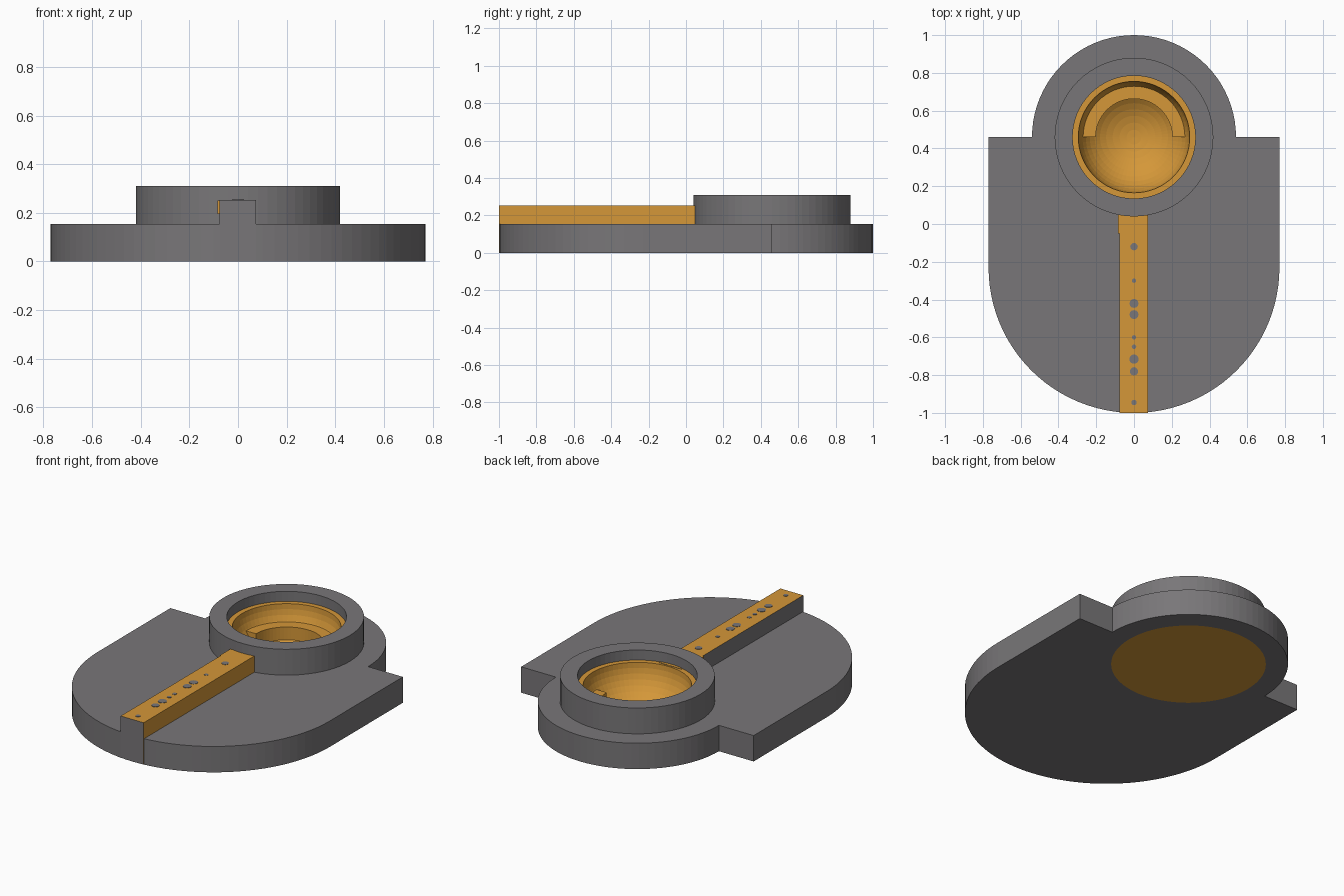
import bpy, bmesh, math

if "Cube" in bpy.data.objects:
    bpy.data.objects.remove(bpy.data.objects["Cube"])

CX, CY = 0.0, 0.46          # centre of the round cup
PLATE, LEDGE, TOP = 0.155, 0.25, 0.31


def material(name, rgb):
    m = bpy.data.materials.new(name)
    m.diffuse_color = (*rgb, 1)
    m.use_nodes = True
    m.node_tree.nodes["Principled BSDF"].inputs["Base Color"].default_value = m.diffuse_color
    return m


GREY = material("grey", (0.19, 0.183, 0.19))
ORANGE = material("orange", (0.66, 0.31, 0.04))


def finish(name, bm, *mats):
    bmesh.ops.remove_doubles(bm, verts=bm.verts, dist=1e-5)
    bmesh.ops.recalc_face_normals(bm, faces=bm.faces)
    me = bpy.data.meshes.new(name)
    bm.to_mesh(me)
    bm.free()
    for m in mats:
        me.materials.append(m)
    ob = bpy.data.objects.new(name, me)
    bpy.context.collection.objects.link(ob)
    return ob


def lathe(name, profile, mat, segs=64, arc=2 * math.pi, closed=True):
    """Turn an (r, z) profile around the cup axis; partial arcs are capped."""
    bm = bmesh.new()
    full = arc > 6.28
    rows = []
    for i in range(segs if full else segs + 1):
        a = arc * i / segs
        rows.append([bm.verts.new((CX + r * math.cos(a), CY + r * math.sin(a), z))
                     for r, z in profile])
    n = len(profile)
    for i in range(segs):
        p, q = rows[i], rows[(i + 1) % len(rows)]
        for j in range(n if closed else n - 1):
            k = (j + 1) % n
            bm.faces.new((p[j], q[j], q[k], p[k]))
    if not full:
        bm.faces.new(rows[0])
        bm.faces.new(rows[-1])
    return finish(name, bm, mat)


def box(name, x0, x1, y0, y1, z0, z1, *mats):
    bm = bmesh.new()
    bmesh.ops.create_cube(bm, size=1)
    for v in bm.verts:
        v.co = (x0 if v.co.x < 0 else x1, y0 if v.co.y < 0 else y1,
                z0 if v.co.z < 0 else z1)
    return finish(name, bm, *mats)


def arc_points(cy, r, a0, a1, n):
    return [(r * math.cos(a0 + (a1 - a0) * i / n), cy + r * math.sin(a0 + (a1 - a0) * i / n))
            for i in range(n + 1)]


# Base plate: round front, straight sides, smaller round back, hole for the cup
outline = arc_points(-0.23, 0.77, math.pi, 2 * math.pi, 48) + [(0.77, CY)] \
    + arc_points(CY, 0.54, 0, math.pi, 40) + [(-0.77, CY)]
hole = arc_points(CY, 0.42, 0, 2 * math.pi, 64)[:-1]
bm = bmesh.new()
edges = []
for loop in (outline, hole):
    vs = [bm.verts.new((x, y, 0)) for x, y in loop]
    edges += [bm.edges.new((vs[i - 1], vs[i])) for i in range(len(vs))]
bmesh.ops.triangle_fill(bm, edges=edges, use_beauty=True)
ext = bmesh.ops.extrude_face_region(bm, geom=bm.faces[:], use_keep_orig=True)
for v in ext["geom"]:
    if isinstance(v, bmesh.types.BMVert):
        v.co.z = PLATE
finish("base_plate", bm, GREY)

# Cup: orange body with flat ledge and round hollow
hollow = [(0.295 * math.cos(t), LEDGE - 0.24 * math.sin(t))
          for t in (math.pi / 2 * i / 12 for i in range(12))] + [(0, LEDGE - 0.24)]
lathe("cup", [(0, 0), (0.42, 0), (0.42, PLATE), (0.325, PLATE), (0.325, LEDGE)] + hollow,
      ORANGE, closed=False)

# Grey collar around the cup
lathe("collar", [(0.42, PLATE), (0.42, TOP), (0.325, TOP), (0.325, PLATE)], GREY)

# Half-round step inside the hollow
lathe("half_step", [(0.203, 0.05), (0.203, 0.153), (0.272, 0.153), (0.272, 0.05)],
      ORANGE, segs=32, arc=math.pi)

# Bar from the cup to the front edge: orange on top and right, grey elsewhere
bar = box("bar", -0.077, 0.075, -1.0, 0.155, 0.002, LEDGE + 0.002, GREY, ORANGE)
for f in bar.data.polygons:
    f.material_index = int(f.normal.z > 0.5 or f.normal.x > 0.5)
box("bar_tab", -0.084, -0.07, -0.05, 0.06, 0.195, LEDGE + 0.001, ORANGE)

# Small grey spots along the bar
bm = bmesh.new()
for y, r in ((-0.12, .02), (-0.3, .012), (-0.42, .024), (-0.48, .024), (-0.6, .012),
             (-0.65, .012), (-0.715, .025), (-0.78, .022), (-0.945, .014)):
    made = bmesh.ops.create_cone(bm, cap_ends=True, segments=12, radius1=r, radius2=r, depth=0.004)
    bmesh.ops.translate(bm, verts=made["verts"], vec=(0, y, LEDGE + 0.002))
finish("bar_spots", bm, GREY)
